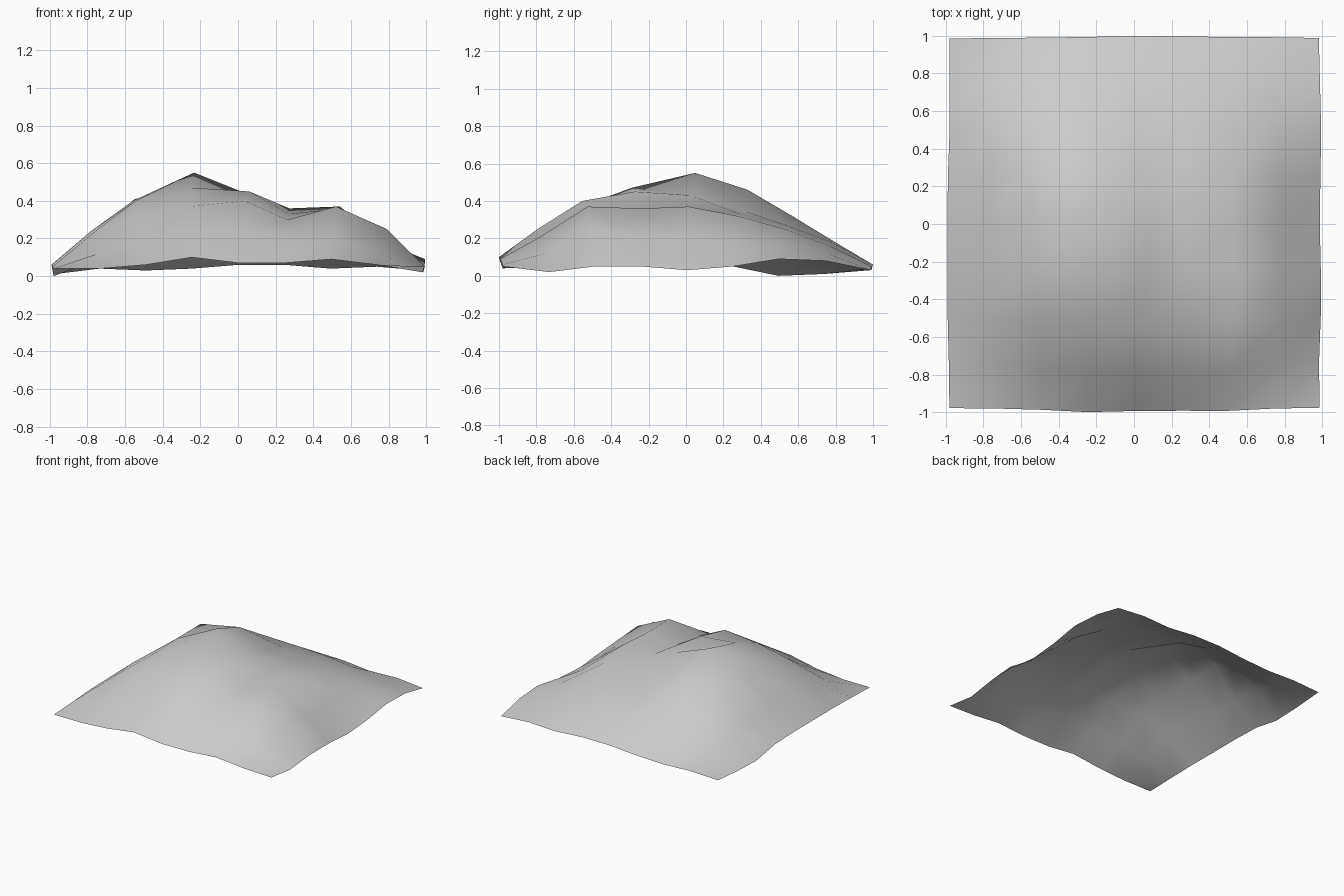
import bpy
import bmesh

default_cube = bpy.data.objects.get("Cube")
if default_cube:
    bpy.data.objects.remove(default_cube, do_unlink=True)

# Single stone grey for the whole sheet
stone = bpy.data.materials.new("stone_grey")
stone.use_nodes = True
grey = (0.6, 0.6, 0.6, 1)
stone.diffuse_color = grey
stone.node_tree.nodes["Principled BSDF"].inputs["Base Color"].default_value = grey

# Height profiles in hundredths, left to right, from the front row to the back row
profiles = [
    (4, 4, 6, 10, 7, 7, 9, 6, 5),
    (5, 12, 18, 23, 25, 20, 21, 12, 2),
    (6, 23, 33, 37, 40, 30, 37, 25, 5),
    (6, 24, 40, 47, 45, 33, 36, 20, 5),
    (6, 22, 40, 55, 43, 36, 37, 19, 3),
    (5, 19, 41, 46, 35, 33, 32, 18, 5),
    (0, 18, 27, 32, 28, 27, 25, 18, 9),
    (1, 9, 13, 18, 19, 18, 16, 12, 8),
    (3, 4, 3, 4, 6, 6, 4, 5, 3),
]
steps = len(profiles) - 1
half_width = 0.98
bulge_x, bulge_y = 0.4, 0.5
lean = 0.03

# Hill surface: an open grid of quads lifted by the profiles
bm = bmesh.new()
bmesh.ops.create_grid(bm, x_segments=steps, y_segments=steps, size=half_width)
for vert in bm.verts:
    column = round((vert.co.x / half_width + 1) / 2 * steps)
    row = round((vert.co.y / half_width + 1) / 2 * steps)
    vert.co.z = profiles[row][column] / 100

# Slopes bulge outward along their normals, more so higher up
bm.normal_update()
normals = [vert.normal.copy() for vert in bm.verts]
for vert, normal in zip(bm.verts, normals):
    vert.co.x += (normal.x * bulge_x + lean) * vert.co.z
    vert.co.y += normal.y * vert.co.z * bulge_y + 0.005

# The summit leans slightly to the back
summit = max(bm.verts, key=lambda vert: vert.co.z)
summit.co.y += lean

for face in bm.faces:
    face.smooth = True

mesh = bpy.data.meshes.new("hill_surface")
bm.to_mesh(mesh)
bm.free()
mesh.materials.append(stone)
hill = bpy.data.objects.new("hill_surface", mesh)
bpy.context.collection.objects.link(hill)
